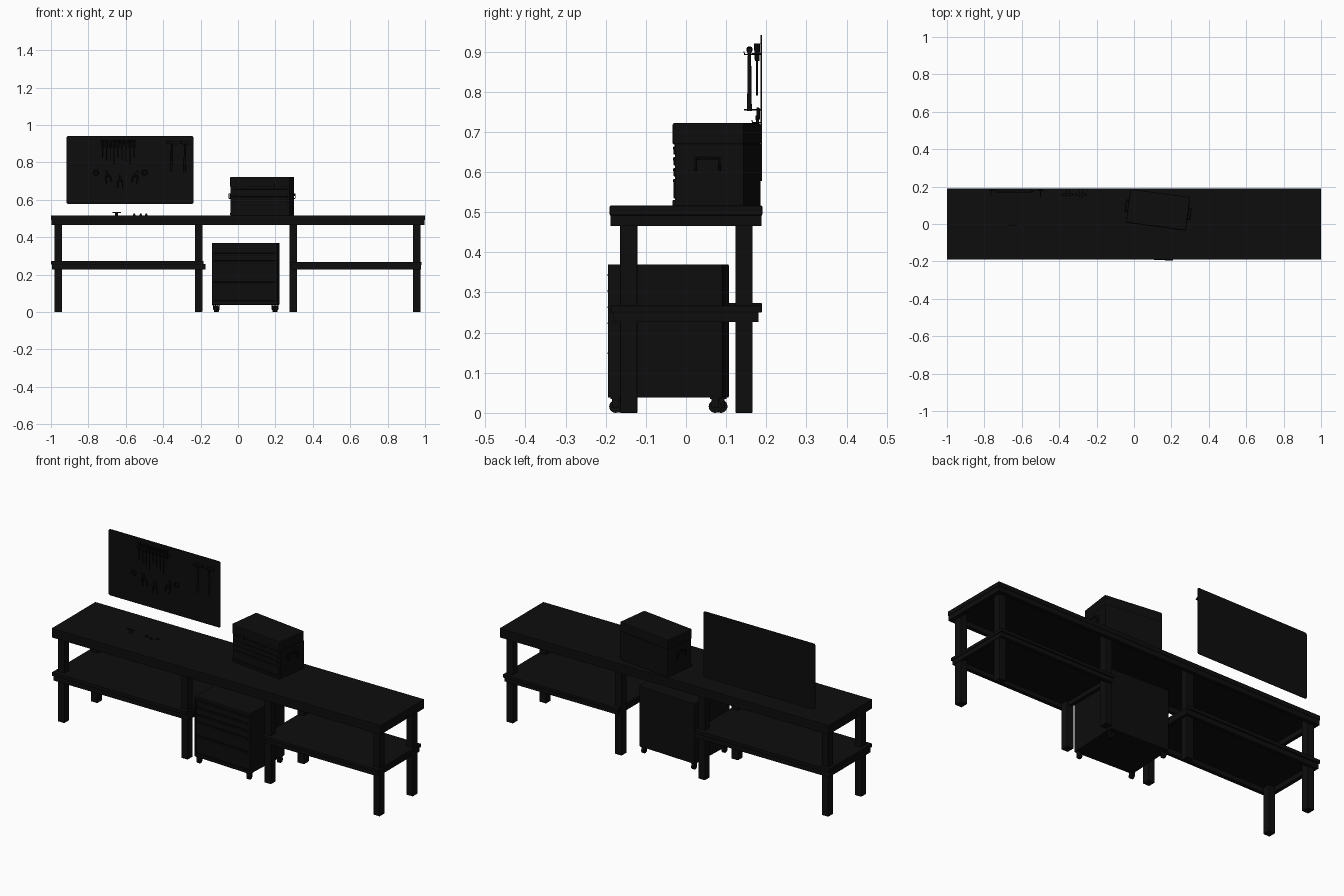
import bpy, math
from mathutils import Matrix, Vector

if "Cube" in bpy.data.objects:
    bpy.data.objects.remove(bpy.data.objects["Cube"])

I = Matrix.Identity(4)
BLACK = bpy.data.materials.new("near_black")
BLACK.diffuse_color = (.004, .004, .004, 1)
BLACK.use_nodes = True
BLACK.node_tree.nodes["Principled BSDF"].inputs["Base Color"].default_value = BLACK.diffuse_color


def finish(o, bevel=0.0, M=I, smooth=False):
    o.matrix_world = M @ o.matrix_world
    o.data.materials.append(BLACK)
    if bevel:
        m = o.modifiers.new("bevel", 'BEVEL')
        m.width, m.segments, m.limit_method = bevel, 2, 'ANGLE'
    if smooth:
        bpy.ops.object.shade_smooth_by_angle(angle=math.radians(40))
    return o


def box(name, x, y, z, bevel=0.0, M=I):
    bpy.ops.mesh.primitive_cube_add(size=1)
    o = bpy.context.object
    o.name = name
    for v in o.data.vertices:
        v.co = [a[0] + (c + .5) * (a[1] - a[0]) for a, c in zip((x, y, z), v.co)]
    return finish(o, bevel, M)


def rod(name, a, b, r, r2=None, n=12, M=I):
    a, b = Vector(a), Vector(b)
    bpy.ops.mesh.primitive_cone_add(vertices=n, radius1=r, radius2=r if r2 is None else r2, depth=(b - a).length)
    o = bpy.context.object
    o.name = name
    o.matrix_world = Matrix.Translation((a + b) / 2) @ (b - a).to_track_quat('Z', 'Y').to_matrix().to_4x4()
    return finish(o, 0, M, True)


def tube(name, pts, r, M=I):
    c = bpy.data.curves.new(name, 'CURVE')
    c.dimensions, c.bevel_depth, c.bevel_resolution = '3D', r, 2
    c.use_fill_caps = True
    s = c.splines.new('POLY')
    s.points.add(len(pts) - 1)
    for p, q in zip(s.points, pts):
        p.co = (*q, 1)
    o = bpy.data.objects.new(name, c)
    bpy.context.collection.objects.link(o)
    return finish(o, 0, M)


def plate(name, pts, y0, y1, M=I):
    """Outline in x/z extruded along y."""
    n = len(pts)
    me = bpy.data.meshes.new(name)
    verts = [(x, y, z) for y in (y0, y1) for x, z in pts]
    faces = [tuple(range(n)), tuple(range(2 * n - 1, n - 1, -1))]
    faces += [(i, i + n, (i + 1) % n + n, (i + 1) % n) for i in range(n)]
    me.from_pydata(verts, [], faces)
    o = bpy.data.objects.new(name, me)
    bpy.context.collection.objects.link(o)
    return finish(o, 0, M)


def frame(name, x0, x1, yh, z0, z1, t):
    for i, s in enumerate((-1, 1)):
        box(f"{name}_long_rail_{i}", (x0, x1), sorted((s * yh, s * (yh - t))), (z0, z1))
    for i, a in enumerate((x0, x1 - t)):
        box(f"{name}_end_rail_{i}", (a, a + t), (-yh + t, yh - t), (z0, z1))


def drawers(name, w, d, edges, M):
    # drawer fronts with a full-width pull lip
    for i, (b, t) in enumerate(zip(edges[1:], edges[:-1])):
        box(f"{name}_drawer_{i}", (-w / 2 + .01, w / 2 - .01), (-d / 2 + .002, -d / 2 + .012), (b + .003, t - .003), .0015, M)
        box(f"{name}_drawer_pull_{i}", (-w / 2 + .016, w / 2 - .016), (-d / 2 - .001, -d / 2 + .004), (t - .011, t - .004), .0015, M)


# bench top with apron underneath
box("bench_top", (-1, 1), (-.19, .19), (.492, .516), .002)
frame("bench_apron", -.998, .998, .188, .465, .492, .02)

# legs
for i, x in enumerate((-.961, -.211, .295, .956)):
    for side, y in (("front", -.1425), ("back", .1445)):
        box(f"{side}_leg_{i}", (x - .02, x + .02), (y - .0215, y + .0215), (0, .492), .002)

# lower shelves
box("left_shelf", (-1, -.185), (-.188, .189), (.254, .274), .002)
frame("left_shelf", -.995, -.175, .181, .227, .256, .02)
box("right_shelf", (.28, .982), (-.188, .189), (.25, .267), .002)
frame("right_shelf", .285, .978, .181, .227, .25, .02)

# rounded pegboard
pts = []
for cx, cz, a0 in ((-.248, .931, 0), (-.907, .931, 90), (-.907, .588, 180), (-.248, .588, 270)):
    for k in range(5):
        a = math.radians(a0 + k * 22.5)
        pts.append((cx + .01 * math.cos(a), cz + .01 * math.sin(a)))
plate("pegboard", pts, .186, .189)

# rolling cabinet
C = Matrix.Translation((.041, -.044, 0)) @ Matrix.Rotation(math.radians(-2.6), 4, 'Z')
w, d = .348, .286
box("cabinet_body", (-w / 2, w / 2), (-d / 2 + .008, d / 2), (.038, .37), .003, C)
box("cabinet_top_trim", (-w / 2, w / 2), (-d / 2, d / 2), (.352, .37), .003, C)
box("cabinet_base_trim", (-w / 2, w / 2), (-d / 2, d / 2), (.038, .056), .003, C)
for s in (-1, 1):
    box("cabinet_side_trim", sorted((s * w / 2, s * (w / 2 - .008))), (-d / 2, -d / 2 + .02), (.05, .36), .001, C)
drawers("cabinet", w, d, (.351, .311, .271, .231, .156, .057), C)
for sx in (-1, 1):
    for sy in (-1, 1):
        x, y = sx * .157, sy * .124
        rod("caster_wheel", (x - .007, y, .016), (x + .007, y, .016), .016, n=20, M=C)
        for e in (-1, 1):
            box("caster_fork", (x + e * .010 - .0015, x + e * .010 + .0015), (y - .009, y + .009), (.012, .037), .001, C)
        box("caster_plate", (x - .013, x + .013), (y - .013, y + .013), (.034, .04), 0, C)

# toolbox on the bench
T = Matrix.Translation((.129, .076, 0)) @ Matrix.Rotation(math.radians(-7.5), 4, 'Z')
w, d = .321, .18
box("toolbox_body", (-w / 2, w / 2), (-d / 2 + .006, d / 2), (.516, .67), .002, T)
box("toolbox_lid", (-w / 2 - .001, w / 2 + .001), (-d / 2, d / 2), (.668, .722), .005, T)
box("toolbox_base_trim", (-w / 2, w / 2), (-d / 2, d / 2), (.516, .53), .002, T)
drawers("toolbox", w, d, (.667, .64, .613, .586, .531), T)
for s in (-1, 1):
    a, b = s * w / 2, s * (w / 2 + .014)
    tube("toolbox_side_handle", [(a, -.03, .605), (b, -.03, .608), (b, -.03, .632), (b, .03, .632), (b, .03, .608), (a, .03, .605)], .003, T)
    box("toolbox_handle_plate", sorted((a, a + s * .003)), (-.034, .034), (.602, .637), .001, T)
    box("toolbox_latch", (s * .09 - .01, s * .09 + .01), (-d / 2 - .002, -d / 2 + .004), (.66, .685), .001, T)

# screwdriver rack
box("driver_rack", (-.735, -.545), (.165, .187), (.892, .896))
for i in range(9):
    x = -.725 + i * .021
    L = .05 + .012 * (i % 4)
    rod("driver_handle", (x, .177, .876), (x, .177, .92), .0055, .008, 8)
    rod("driver_shaft", (x, .177, .876 - L), (x, .177, .88), .0025, n=8)

# hammers hung on hooks
for x in (-.355, -.285):
    rod("hammer_handle", (x, .158, .752), (x, .158, .905), .006, .004)
    box("hammer_neck", (x - .012, x + .012), (.152, .164), (.898, .912), .001)
    rod("hammer_face", (x - .028, .158, .905), (x - .011, .158, .905), .008)
    plate("hammer_claw", [(x + .011, .898), (x + .03, .894), (x + .024, .909), (x + .011, .912)], .153, .163)
    for e in (-.008, .008):
        tube("hammer_hook", [(x + e, .187, .893), (x + e, .146, .893), (x + e, .144, .9)], .0014)

# pliers on hooks
for i, x in enumerate((-.7, -.63, -.545)):
    M = Matrix.Translation((x, .178, .735 - .025 * (i == 1))) @ Matrix.Rotation(.25 * (i - 1), 4, 'Y')
    for s in (-1, 1):
        tube("pliers_grip", [(s * .003, 0, 0), (s * .013, 0, -.015), (s * .013, 0, -.045)], .0035, M)
        plate("pliers_jaw", [(s * .0005, 0), (s * .009, .004), (s * .006, .02), (s * .0005, .026)], -.003, .003, M)
    rod("pliers_pivot", (0, -.005, 0), (0, .005, 0), .006, M=M)
    tube("pliers_hook", [(0, .009, -.012), (0, -.012, -.012), (0, -.014, -.006)], .0014, M)

# tape rings on pegs
for x in (-.76, -.5):
    bpy.ops.mesh.primitive_torus_add(location=(x, .18, .745), rotation=(math.pi / 2, 0, 0), major_radius=.012, minor_radius=.004, major_segments=20, minor_segments=8)
    bpy.context.object.name = "tape_ring"
    finish(bpy.context.object, smooth=True)
    rod("tape_peg", (x, .187, .755), (x, .145, .755), .0015)

# loose hardware on the bench
rod("loose_socket", (-.65, -.005, .516), (-.65, -.005, .533), .008)
box("loose_bit_handle", (-.672, -.625), (-.008, -.002), (.53, .535), .001)
for x, y in ((-.555, 0), (-.52, -.012), (-.49, .004)):
    rod("loose_bolt_head", (x, y, .516), (x, y, .521), .008, n=6)
    rod("loose_bolt_shank", (x, y, .521), (x, y, .527), .004)
